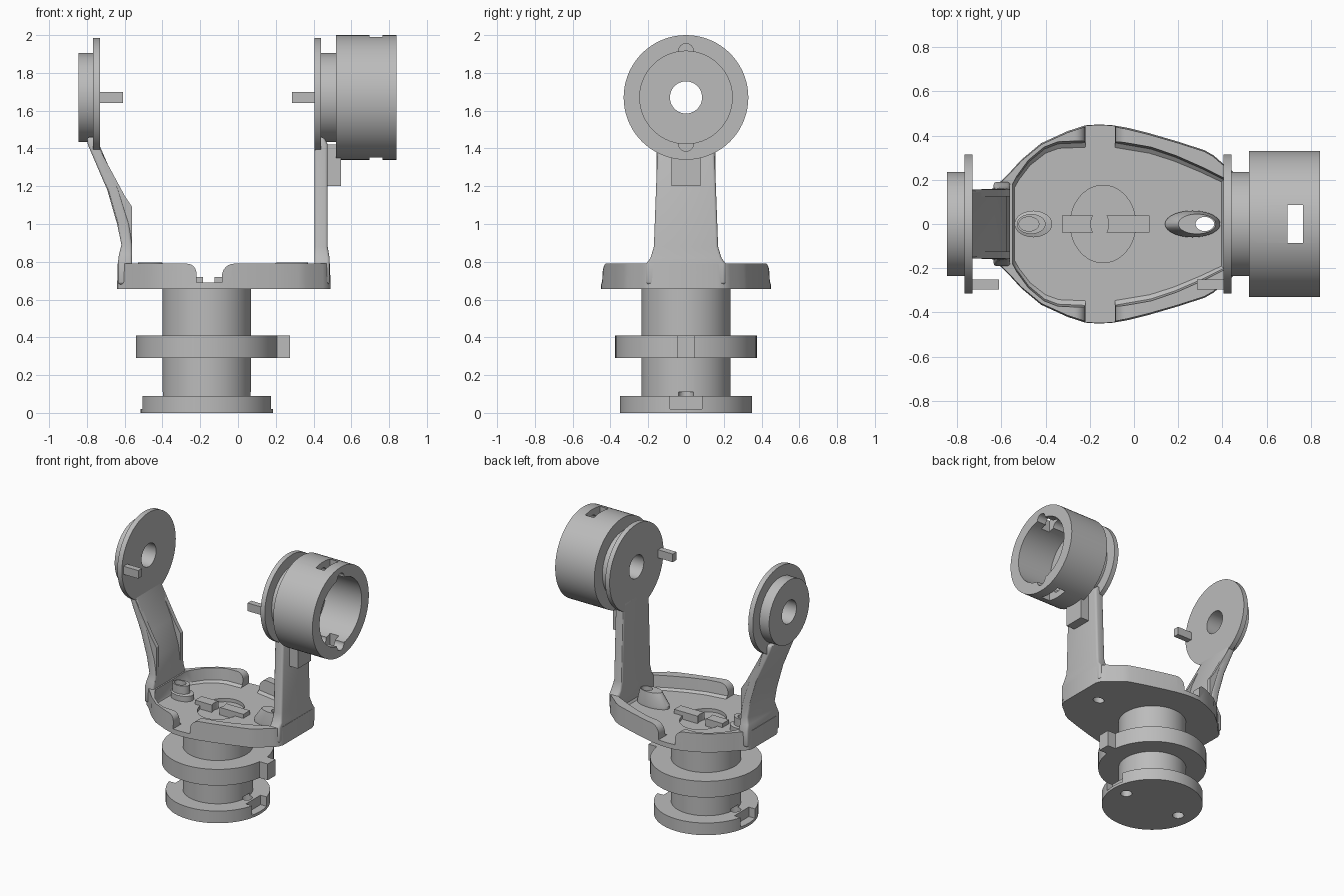
import bpy, bmesh, math
from mathutils import Matrix, Vector

if "Cube" in bpy.data.objects:
    bpy.data.objects.remove(bpy.data.objects["Cube"])

grey = bpy.data.materials.new("plain grey")
grey.diffuse_color = (0.5, 0.5, 0.5, 1)
grey.use_nodes = True
grey.node_tree.nodes["Principled BSDF"].inputs["Base Color"].default_value = grey.diffuse_color
AX = -0.165          # column axis in x
HUB = 1.67           # height of the side hubs
TAU = 2 * math.pi


def finish(name, bm):
    bmesh.ops.remove_doubles(bm, verts=bm.verts, dist=1e-5)
    bmesh.ops.recalc_face_normals(bm, faces=bm.faces)
    me = bpy.data.meshes.new(name)
    bm.to_mesh(me)
    bm.free()
    me.materials.append(grey)
    ob = bpy.data.objects.new(name, me)
    bpy.context.collection.objects.link(ob)
    return ob


def loft(name, rings):
    """Skin closed rings of 3D points and cap both ends."""
    bm = bmesh.new()
    rows = [[bm.verts.new(p) for p in ring] for ring in rings]
    n = len(rows[0])
    for a, b in zip(rows, rows[1:]):
        for i in range(n):
            j = (i + 1) % n
            bm.faces.new((a[i], a[j], b[j], b[i]))
    bm.faces.new(rows[0])
    bm.faces.new(rows[-1])
    return finish(name, bm)


def lathe(name, profile, matrix, steps=72):
    """Revolve (radius, height) points about local z."""
    bm = bmesh.new()
    vs = [bm.verts.new((r, 0, h)) for r, h in profile]
    es = [bm.edges.new(p) for p in zip(vs, vs[1:])]
    bmesh.ops.spin(bm, geom=vs + es, cent=(0, 0, 0), axis=(0, 0, 1),
                   angle=TAU, steps=steps)
    bm.transform(matrix)
    return finish(name, bm)


def box(name, x0, x1, y0, y1, z0, z1):
    return loft(name, [[(x0, y0, z), (x1, y0, z), (x1, y1, z), (x0, y1, z)] for z in (z0, z1)])


def oval(cx, rx, ry, z, n=40, cy=0):
    return [(cx + rx * math.cos(TAU * i / n), cy + ry * math.sin(TAU * i / n), z) for i in range(n)]


def rod_x(name, r, x0, x1, z):
    return loft(name, [[(x, p[0], z + p[1]) for p in oval(0, r, r, 0)] for x in (x0, x1)])


def apply_mod(ob, mod):
    bpy.context.view_layer.objects.active = ob
    bpy.ops.object.modifier_apply(modifier=mod.name)


def cut(ob, *cutters):
    for c in cutters:
        m = ob.modifiers.new("cut", 'BOOLEAN')
        m.operation, m.solver, m.object = 'DIFFERENCE', 'EXACT', c
        apply_mod(ob, m)
        bpy.data.objects.remove(c)


def bevel(ob, width, segments=3):
    m = ob.modifiers.new("round", 'BEVEL')
    m.width, m.segments, m.limit_method, m.angle_limit = width, segments, 'ANGLE', math.radians(50)
    apply_mod(ob, m)


def mirrored(half, z, k=1.0):
    pts = half + [(x, -y) for x, y in reversed(half)]
    return [(AX + (x - AX) * (1 + (k - 1) * 0.3), y * k, z) for x, y in pts]


# Column with base flange and middle flange
column = lathe("column", [(0, 0), (.35, 0), (.35, .09), (.235, .09), (.235, .29), (.375, .29),
                          (.375, .41), (.235, .41), (.235, .66), (0, .66)],
               Matrix.Translation((AX, 0, 0)))
for s in (-1, 1):
    xs = sorted((AX + s * .29, AX + s * .4))
    cut(column, box("notch", *xs, -.085, .085, .02, .12),
        loft("hole", [oval(AX + s * .235, .04, .04, z, 24) for z in (-.02, .11)]))
box("flange_tab", .17, .275, -.045, .045, .29, .41)

# Tray plate with raised rim
outline = [(.49, .17), (.475, .21), (.45, .235), (.40, .275), (.36, .31), (.32, .333), (.20, .372),
           (.07, .41), (-.03, .435), (-.10, .447), (-.16, .45), (-.22, .446), (-.30, .42),
           (-.42, .365), (-.51, .29), (-.56, .235), (-.60, .195), (-.63, .17), (-.64, .14)]
pocket = [(.395, .19), (.30, .235), (.18, .285), (.07, .32), (-.08, .345), (-.22, .347),
          (-.34, .342), (-.40, .32), (-.47, .265), (-.52, .20), (-.54, .165)]
tray = loft("tray", [mirrored(outline, .655), mirrored(outline, .79, .985)])
cut(tray, loft("pocket", [mirrored(pocket, .69), mirrored(pocket, .705, 1.06),
                          mirrored(pocket, .80, 1.09)]))

# Round-shouldered gaps in the front and back of the rim
gap = []
for i in range(7):
    a = math.pi / 2 * i / 6
    gap.append((-.27 + .05 * math.sin(a), .74 + .05 * math.cos(a)))
gap += [(-.22, .69), (-.085, .69)]
for i in range(7):
    a = math.pi / 2 * i / 6
    gap.append((-.02 - .065 * math.cos(a), .725 + .065 * math.sin(a)))
gap += [(-.02, .85), (-.27, .85)]
cut(tray, loft("gap", [[(x, y, z) for x, z in gap] for y in (-.6, .6)]),
    loft("recess", [oval(-.14, .148, .175, z) for z in (.665, .75)]),
    loft("slot", [oval(.32, .042, .032, z) for z in (.6, .75)]))

# Two bars across the recess with hollowed inner ends
for name, x0, x1 in (("left_bar", -.325, -.175), ("right_bar", -.14, .07)):
    bar = box(name, x0, x1, -.038, .038, .66, .72)
    cut(bar, loft("hollow", [oval(-.155, .04, .06, z) for z in (.6, .8)]))

# Oval bosses on the tray floor
left_boss = loft("left_boss", [oval(-.455, .085, .06, .685), oval(-.455, .085, .06, .73),
                               oval(-.465, .065, .045, .735), oval(-.465, .065, .045, .795)])
cut(left_boss, loft("hole", [oval(-.475, .045, .032, z) for z in (.72, .9)]))
right_boss = loft("right_boss", [oval(.265, .125, .06, .685), oval(.265, .125, .06, .71),
                                 oval(.285, .085, .045, .795)])
cut(right_boss, loft("hole", [oval(.32, .042, .032, z) for z in (.6, .9)]))


# Upright arms, lofted from (z, x0, x1, half width) sections
def arm(name, sections):
    ob = loft(name, [[(a, -w, z), (b, -w, z), (b, w, z), (a, w, z)] for z, a, b, w in sections])
    bevel(ob, .014)
    return ob


arm("right_arm", [(.68, .405, .485, .21), (.79, .405, .485, .21), (.82, .405, .485, .188),
                  (.88, .405, .475, .17), (1.42, .405, .475, .15), (1.46, .405, .455, .145)])
arm("left_arm", [(.68, -.635, -.56, .19), (.80, -.635, -.56, .19), (.84, -.63, -.56, .175),
                 (.89, -.617, -.56, .165), (1.00, -.64, -.575, .16), (1.18, -.692, -.63, .158),
                 (1.42, -.795, -.735, .15), (1.46, -.80, -.74, .145)])
# Gussets along the bend of the left arm
rib = [(-.735, 1.40), (-.60, 1.15), (-.56, 1.09), (-.56, .80), (-.60, .85), (-.66, 1.12)]
for side, s in (("front", -1), ("back", 1)):
    loft(side + "_gusset", [[(x, s * y, z) for x, z in rib] for y in (.125, .155)])

# Side hubs revolved about the x direction
turn = Matrix.Translation((0, 0, HUB)) @ Matrix.Rotation(math.pi / 2, 4, 'Y')
lathe("left_hub", [(.085, -.845), (.235, -.845), (.235, -.767), (.315, -.767), (.315, -.73),
                   (.085, -.73), (.085, -.845)], turn)
cup = lathe("cup_hub", [(.085, .405), (.315, .405), (.315, .44), (.235, .44), (.235, .52),
                        (.33, .52), (.33, .84), (.245, .84), (.245, .55), (.085, .55),
                        (.085, .405)], turn)
# Cup windows at top and bottom, and key grooves along the bore
cut(cup, box("window", .695, .765, -.085, .085, 1.2, 2.2))
for s in (-1, 1):
    cut(cup, rod_x("groove", .04, .56, .9, HUB + s * .245))

# Lug below the cup and the two stop pins
box("cup_lug", .44, .545, -.077, .077, 1.2, 1.42)
box("right_pin", .285, .41, -.295, -.252, 1.64, 1.70)
box("left_pin", -.735, -.61, -.295, -.252, 1.64, 1.70)

# Smooth curved walls, keep edges crisp
for ob in bpy.context.scene.objects:
    ob.select_set(True)
    bpy.context.view_layer.objects.active = ob
bpy.ops.object.shade_smooth_by_angle(angle=math.radians(30))
